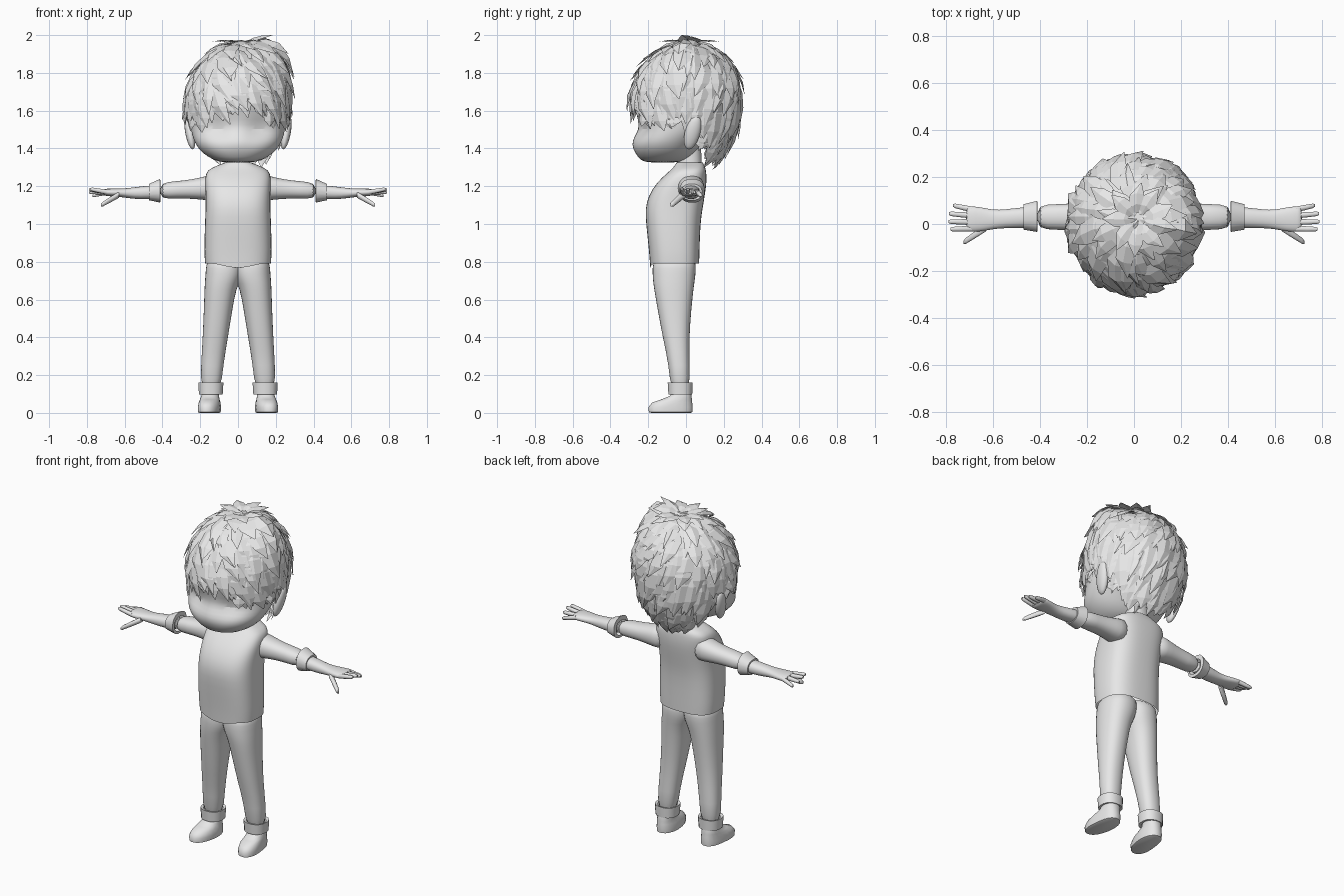
import bpy, bmesh, math, random
from math import sin, cos, pi, exp

random.seed(7)
cube = bpy.data.objects.get("Cube")
if cube:
    bpy.data.objects.remove(cube)

grey = bpy.data.materials.new("plain_grey")
grey.use_nodes = True
grey.diffuse_color = (0.8, 0.8, 0.8, 1)
grey.node_tree.nodes["Principled BSDF"].inputs["Base Color"].default_value = (0.8, 0.8, 0.8, 1)


def finish(bm, name, smooth=True, mirror=False, subsurf=0):
    mesh = bpy.data.meshes.new(name)
    bm.to_mesh(mesh)
    bm.free()
    mesh.materials.append(grey)
    ob = bpy.data.objects.new(name, mesh)
    bpy.context.collection.objects.link(ob)
    if mirror:
        ob.modifiers.new("Mirror", "MIRROR").use_mirror_merge = False
    if subsurf:
        ob.modifiers.new("Subdivision", "SUBSURF").levels = subsurf
        ob.modifiers["Subdivision"].render_levels = subsurf
    if smooth:
        bpy.ops.object.select_all(action="DESELECT")
        ob.select_set(True)
        bpy.context.view_layer.objects.active = ob
        bpy.ops.object.shade_smooth_by_angle(angle=1.0)
    return ob


def loft(name, rings, axis="z", sides=16, power=2.3, caps=True, shape=None, **kw):
    """Skin rings of (position, a_min, a_max, b_min, b_max) along an axis."""
    bm = bmesh.new()
    loops = []
    for h, a0, a1, b0, b1 in rings:
        loop = []
        for i in range(sides):
            t = 2 * pi * (i + 0.5) / sides
            c, s = cos(t), sin(t)
            u = math.copysign(abs(c) ** (2 / power), c)
            v = math.copysign(abs(s) ** (2 / power), s)
            a = (a0 + a1) / 2 + u * (a1 - a0) / 2
            b = (b0 + b1) / 2 + v * (b1 - b0) / 2
            loop.append(bm.verts.new((a, b, h) if axis == "z" else (h, a, b)))
        loops.append(loop)
    for lo, hi in zip(loops, loops[1:]):
        for i in range(sides):
            j = (i + 1) % sides
            bm.faces.new((lo[i], lo[j], hi[j], hi[i]))
    if caps:
        bm.faces.new(loops[0][::-1])
        bm.faces.new(loops[-1])
    if shape:
        for v in bm.verts:
            shape(v.co)
    bmesh.ops.recalc_face_normals(bm, faces=bm.faces)
    return finish(bm, name, **kw)


def sym(h, w, front, back):
    return (h, -w, w, front, back)


# Head with hollow eye sockets and a small nose
def face_shape(co):
    if co.y < 0:
        co.y += 0.035 * exp(-((abs(co.x) - 0.11) / 0.07) ** 2 - ((co.z - 1.5) / 0.04) ** 2)
        co.y -= 0.012 * exp(-(co.x / 0.03) ** 2 - ((co.z - 1.44) / 0.03) ** 2)


loft("head", [sym(1.325, .07, -.2, -.05), sym(1.335, .125, -.24, 0), sym(1.375, .19, -.27, .05),
              sym(1.42, .225, -.285, .08), sym(1.46, .24, -.275, .12), sym(1.5, .25, -.258, .16),
              sym(1.55, .255, -.255, .2), sym(1.62, .26, -.275, .23), sym(1.7, .262, -.285, .25),
              sym(1.8, .24, -.25, .24), sym(1.88, .18, -.18, .18), sym(1.93, .08, -.08, .08)],
     sides=36, power=2.1, shape=face_shape, subsurf=1)
loft("neck", [sym(1.24, .075, -.05, .09), sym(1.3, .065, -.045, .085), sym(1.42, .065, -.06, .08)])

# Ears
bm = bmesh.new()
bmesh.ops.create_uvsphere(bm, u_segments=16, v_segments=10, radius=1)
for v in bm.verts:
    x, y, z = v.co
    v.co = (0.255 + 0.025 * x + 0.015 * z, 0.035 + 0.042 * y + 0.02 * z, 1.485 + 0.09 * z)
finish(bm, "ears", mirror=True)


# Shirt with a hem that dips at the front
def hem_shape(co):
    if co.z < 0.8 and co.y < 0:
        co.z -= 0.03 * max(0, 1 - abs(co.x) / 0.12)


loft("shirt", [sym(.79, .175, -.19, .07), sym(.85, .18, -.195, .072), sym(1.0, .176, -.212, .076),
               sym(1.08, .172, -.217, .088), sym(1.15, .172, -.2, .1), sym(1.22, .175, -.155, .11),
               sym(1.27, .172, -.1, .108), sym(1.295, .15, -.07, .105), sym(1.325, .07, -.05, .09)],
     sides=28, power=2.8, caps=False, shape=hem_shape, subsurf=1)

# Sleeves, turned cuffs and forearms
loft("sleeves", [(.1, -.05, .1, 1.12, 1.27), (.17, -.045, .1, 1.125, 1.255), (.24, -.03, .09, 1.133, 1.237),
                 (.32, -.025, .085, 1.135, 1.228), (.42, -.025, .085, 1.13, 1.22)],
     axis="x", mirror=True, subsurf=1)
loft("sleeve_cuffs", [(.41, -.02, .08, 1.13, 1.215), (.412, -.035, .1, 1.112, 1.24),
                      (.47, -.025, .085, 1.125, 1.213), (.468, -.015, .075, 1.135, 1.2)],
     axis="x", caps=False, mirror=True)
loft("forearms", [(.4, -.015, .075, 1.135, 1.21), (.48, -.018, .072, 1.13, 1.203), (.55, -.018, .062, 1.132, 1.195),
                  (.6, -.022, .06, 1.14, 1.188), (.65, -.033, .073, 1.145, 1.188), (.7, -.035, .077, 1.147, 1.188),
                  (.715, -.03, .072, 1.155, 1.183)],
     axis="x", mirror=True, subsurf=1)


# Fingers and thumbs
def digit(name, start, end, radius):
    rings = []
    for t, r in ((0, 1.1), (.5, 1), (.9, .85), (1, .5)):
        x, y, z = (a + (b - a) * t for a, b in zip(start, end))
        rings.append((x, y - r * radius, y + r * radius, z - r * radius, z + r * radius))
    loft(name, rings, axis="x", sides=8, mirror=True)


for name, y0, tip in (("index_fingers", -.02, (.782, -.022, 1.185)), ("middle_fingers", .008, (.79, .01, 1.183)),
                      ("ring_fingers", .036, (.788, .044, 1.168)), ("little_fingers", .062, (.77, .079, 1.15))):
    digit(name, (.69, y0, 1.168), tip, .012)
digit("thumbs", (.63, -.015, 1.155), (.725, -.078, 1.1), .016)

# Trouser legs, overlapping at the hips
loft("trouser_legs", [(.84, -.03, .165, -.175, .055), (.76, -.03, .172, -.18, .055), (.71, -.02, .176, -.178, .05),
                      (.66, .008, .179, -.172, .042), (.55, .028, .182, -.152, .03), (.4, .052, .188, -.125, .018),
                      (.25, .078, .197, -.09, .02), (.11, .088, .2, -.085, .024)],
     mirror=True, subsurf=1)
loft("trouser_cuffs", [(.155, .09, .197, -.08, .02), (.16, .076, .211, -.098, .036),
                       (.098, .08, .208, -.094, .034), (.1, .095, .195, -.075, .02)],
     caps=False, mirror=True)


# Shoes with toes turned slightly out
def toe_out(co):
    co.x += max(0, -0.05 - co.y) * 0.12


loft("shoes", [(0, .098, .198, -.185, .025), (.004, .09, .206, -.198, .035), (.03, .088, .207, -.2, .037),
               (.055, .092, .203, -.18, .034), (.072, .097, .2, -.13, .032), (.09, .1, .195, -.085, .03),
               (.13, .1, .19, -.07, .02)],
     sides=20, shape=toe_out, mirror=True)


# Hair: clumps flow from a crown over a rounded shell
def hair_point(theta, phi, lift):
    tuft = exp(-((theta - .65) ** 2 + (phi + .1) ** 2) / .18)
    lift += 0.05 * tuft
    up = cos(theta)
    flat = sin(theta)
    x = (0.275 + lift) * flat * cos(phi) + 0.02 * max(up, 0)
    y = (0.288 + lift) * flat * sin(phi) + 0.02 * max(up, 0)
    z = 1.66 + ((0.305 if up > 0 else 0.39) + lift) * up
    return (x, y, min(z, 2.0))


def hairline(phi):
    """Polar angle of the lowest tips: short fringe, long temples, gap at ears, long nape."""
    s = sin(phi)
    if s < -0.75:
        return 1.76 + 0.6 * (s + 1)
    if s < -0.1:
        return 2.0
    if s < 0.3:
        return 1.8 + 0.8 * (s + .1)
    return 2.1 + 0.55 * min(1, (s - .3) * 2)


bm = bmesh.new()
segments, steps = 48, 14
grid = [[bm.verts.new(hair_point(max(.02, (hairline(2 * pi * i / segments - pi) - .15) * k / steps),
                                 2 * pi * i / segments - pi, -0.012))
         for i in range(segments)] for k in range(steps + 1)]
for k in range(steps):
    for i in range(segments):
        j = (i + 1) % segments
        bm.faces.new((grid[k][i], grid[k + 1][i], grid[k + 1][j], grid[k][j]))
bm.faces.new(grid[0])
finish(bm, "hair_shell")

bm = bmesh.new()


def clump(theta, phi, length, width, lift):
    end = min(theta + length, hairline(phi) + random.uniform(-.08, .06))
    if end - theta < 0.15:
        return
    sweep = -0.45 * sin(phi) * (end - theta) + random.uniform(-.12, .12)
    rows = []
    for t, w in ((0, .55), (.3, 1), (.65, .8), (1, .04)):
        th = theta + (end - theta) * t
        ph = phi + sweep * t * t
        half = width * w / max(sin(th), .22)
        rise = -0.008 + lift * t
        rows.append([bm.verts.new(hair_point(th, ph + k * half, rise + (0.009 * w if k == 0 else 0)))
                     for k in (-1, 0, 1)])
    for a, b in zip(rows, rows[1:]):
        for k in (0, 1):
            bm.faces.new((a[k], b[k], b[k + 1], a[k + 1]))


row = 0
theta = 0.06
while theta < 2.35:
    count = max(7, int(27 * sin(theta)))
    for i in range(count):
        phi = 2 * pi * (i + 0.5 * (row % 2) + random.uniform(-.3, .3)) / count - pi
        phi = (phi + pi) % (2 * pi) - pi
        clump(theta + random.uniform(-.05, .05), phi, random.uniform(.45, .7),
              random.uniform(.12, .19), random.uniform(.012, .042))
    theta += 0.17
    row += 1
# Loose tufts standing up from the crown
for i in range(9):
    clump(0.1, 2 * pi * i / 9 - pi, .4, .13, .05)
finish(bm, "hair_clumps", smooth=False)
